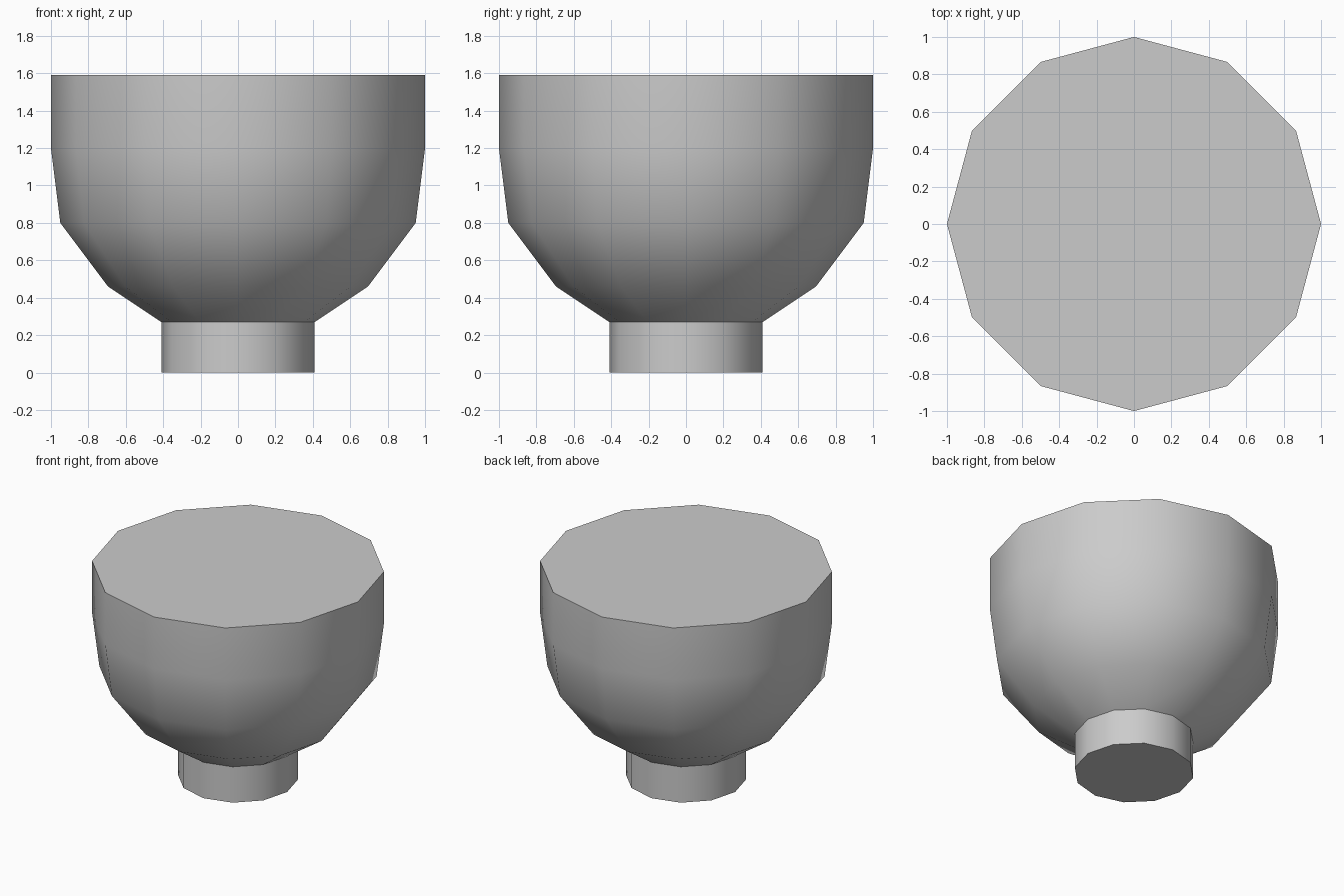
import bpy, bmesh
from math import cos, sin, tau, radians

cube = bpy.data.objects.get("Cube")
if cube:
    bpy.data.objects.remove(cube, do_unlink=True)

SIDES = 12

# One flat grey for the whole model
grey = bpy.data.materials.new("plain grey")
grey.use_nodes = True
colour = (0.6, 0.6, 0.6, 1)
grey.diffuse_color = colour
grey.node_tree.nodes["Principled BSDF"].inputs["Base Color"].default_value = colour


def lathe(name, profile, cap_bottom, cap_top):
    """Revolve (radius, height) points around z into a faceted solid."""
    bm = bmesh.new()
    rings = [[bm.verts.new((r * cos(tau * i / SIDES), r * sin(tau * i / SIDES), z))
              for i in range(SIDES)] for r, z in profile]
    for low, high in zip(rings, rings[1:]):
        for i in range(SIDES):
            j = (i + 1) % SIDES
            bm.faces.new((low[i], low[j], high[j], high[i]))
    if cap_bottom:
        bm.faces.new(rings[0][::-1])
    if cap_top:
        bm.faces.new(rings[-1])
    mesh = bpy.data.meshes.new(name)
    bm.to_mesh(mesh)
    bm.free()
    mesh.materials.append(grey)
    obj = bpy.data.objects.new(name, mesh)
    bpy.context.collection.objects.link(obj)
    bpy.ops.object.select_all(action="DESELECT")
    obj.select_set(True)
    bpy.context.view_layer.objects.active = obj
    bpy.ops.object.shade_smooth_by_angle(angle=radians(45))
    return obj


# Short foot under the bowl
lathe("foot", [(0.41, 0), (0.41, 0.27)], True, False)

# Rounded bowl with a flat closed top
lathe("bowl", [(0.41, 0.27), (0.695, 0.46), (0.95, 0.8), (1, 1.2), (1, 1.59)], False, True)
